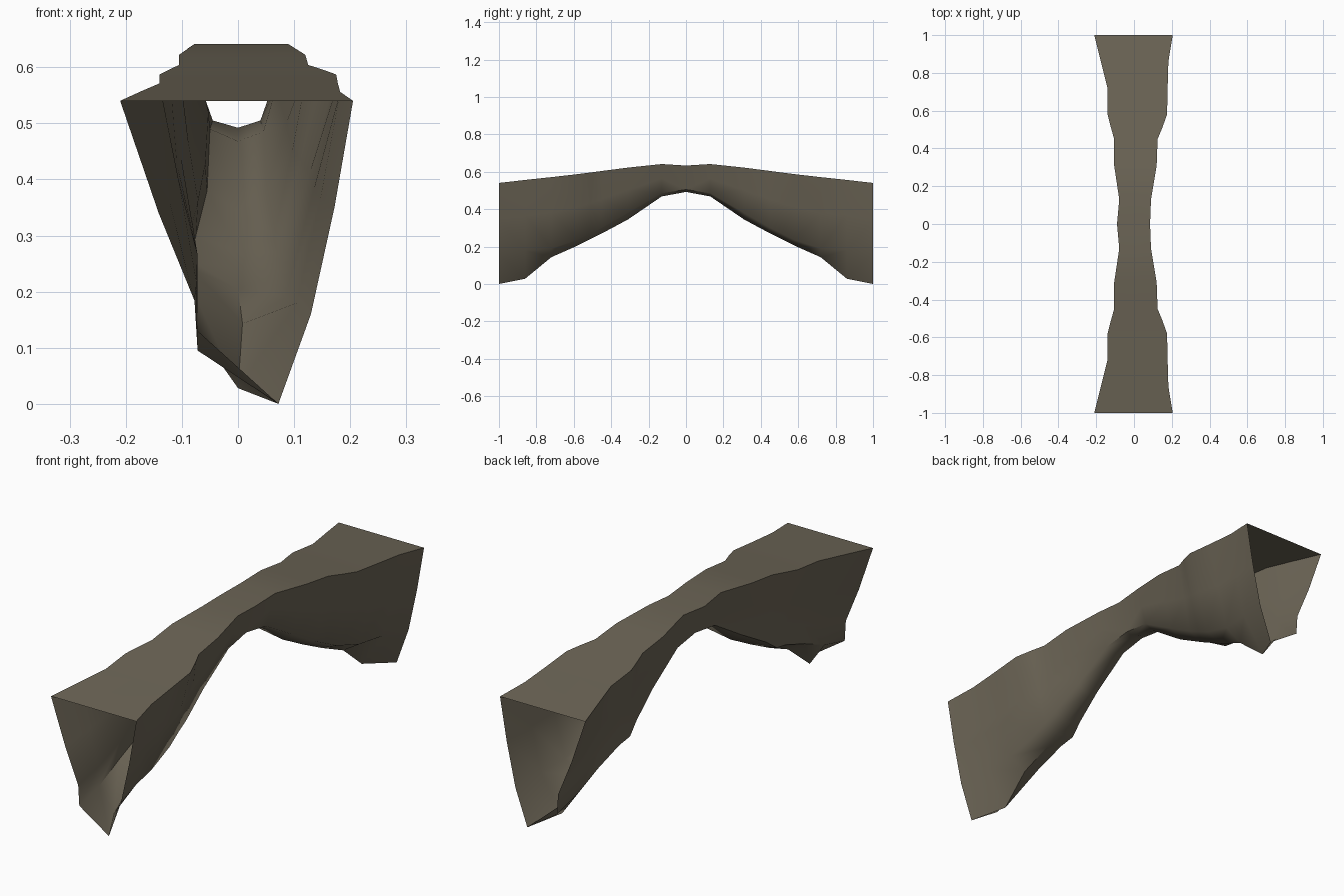
import bpy, bmesh
from mathutils import Vector

if "Cube" in bpy.data.objects:
    bpy.data.objects.remove(bpy.data.objects["Cube"])

rock = bpy.data.materials.new("brown grey rock")
rock.diffuse_color = (0.15, 0.13, 0.093, 1)
rock.use_nodes = True
rock.node_tree.nodes["Principled BSDF"].inputs["Base Color"].default_value = rock.diffuse_color

# Half of the arch: y, top left x, top right x, top z,
# then low left, keel and low right points (x, z)
stations = [
    (0.00, -.090, .085, .633, -.045, .505, .000, .492, .040, .505),
    (0.13, -.078, .090, .641, -.050, .490, .000, .468, .045, .485),
    (0.31, -.105, .120, .622, -.055, .380, .000, .345, .050, .380),
    (0.45, -.105, .125, .604, -.075, .300, .000, .270, .065, .300),
    (0.51, -.122, .150, .596, -.085, .255, .000, .240, .068, .270),
    (0.58, -.140, .175, .587, -.080, .240, .000, .205, .075, .235),
    (0.72, -.140, .178, .571, -.075, .190, .008, .143, .085, .190),
    (0.86, -.175, .182, .556, -.072, .130, .000, .028, .105, .180),
    (1.00, -.210, .205, .540, -.072, .095, .072, .000, .130, .160),
]


def ring(y, xl, xr, zt, lx, lz, kx, kz, rx, rz):
    """Open-ended cross-section, starting at the top left corner."""
    tl, tr = Vector((xl, y, zt)), Vector((xr, y, zt))
    low_l, keel, low_r = Vector((lx, y, lz)), Vector((kx, y, kz)), Vector((rx, y, rz))
    pull = Vector((0.022 * y, 0, 0))
    return [tl, tl.lerp(low_l, .45) + pull * .3, tl.lerp(low_l, .8) + pull, low_l,
            keel, low_r, tr.lerp(low_r, .5) + pull * .2, tr,
            Vector(((xl + xr) / 2, y, zt))]


# Hollow rock shell lofted from the middle to one open end
bm = bmesh.new()
rings = [[bm.verts.new(p) for p in ring(*s)] for s in stations]
for a, b in zip(rings, rings[1:]):
    n = len(a)
    for i in range(n):
        j = (i + 1) % n
        bm.faces.new((a[i], b[i], b[j], a[j]))
# Consistent outward normals, tested on a top face
top = max(bm.faces, key=lambda f: f.calc_center_median().z)
bmesh.ops.recalc_face_normals(bm, faces=bm.faces)
if top.normal.z < 0:
    bmesh.ops.reverse_faces(bm, faces=bm.faces)
mesh = bpy.data.meshes.new("rock_bridge")
bm.to_mesh(mesh)
bm.free()
mesh.materials.append(rock)

bridge = bpy.data.objects.new("rock_bridge", mesh)
bpy.context.collection.objects.link(bridge)
bpy.context.view_layer.objects.active = bridge
bridge.select_set(True)

# The other half of the bridge
mirror = bridge.modifiers.new("mirror", 'MIRROR')
mirror.use_axis = (False, True, False)
bpy.ops.object.modifier_apply(modifier="mirror")
bpy.ops.object.shade_smooth_by_angle(angle=0.87)
